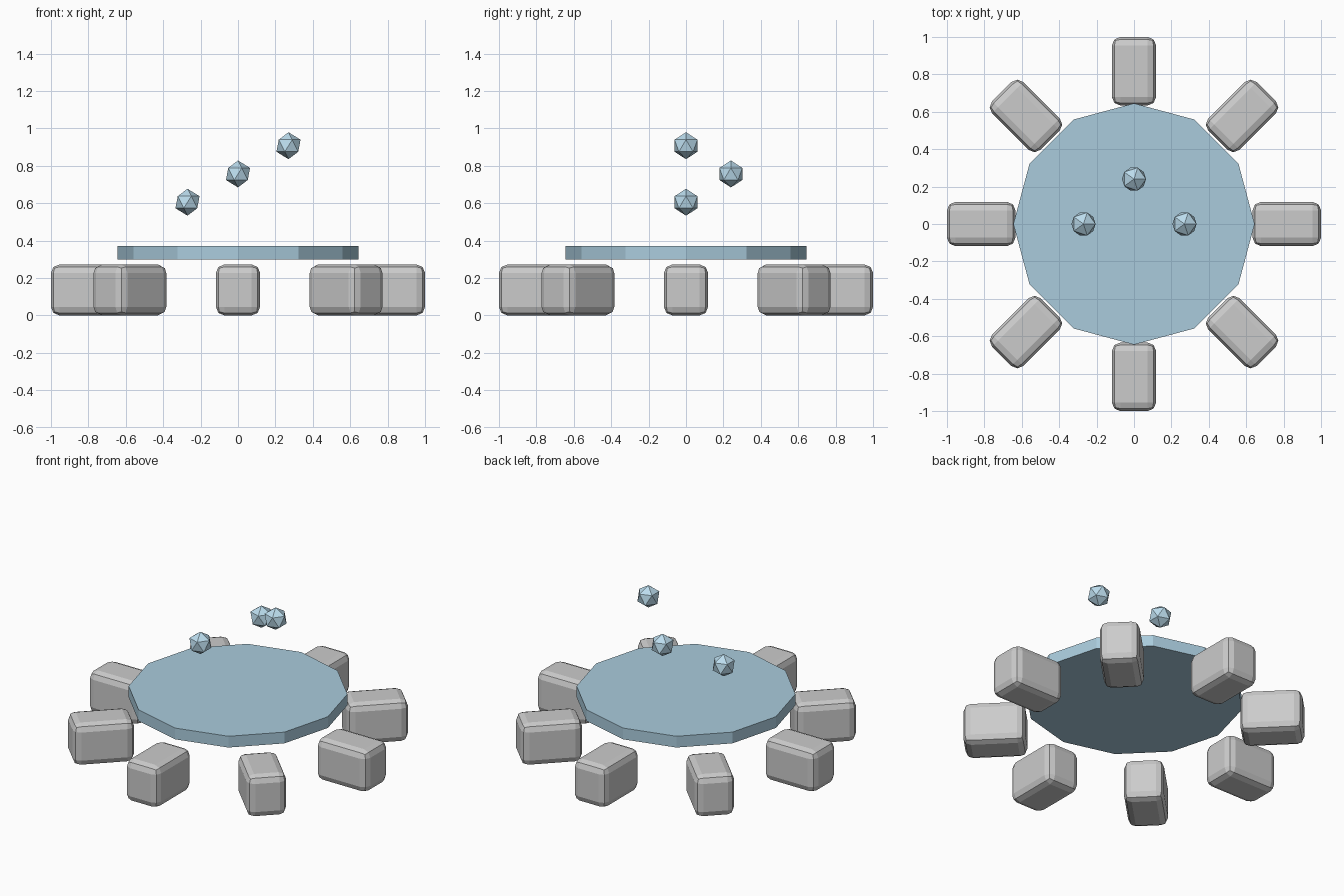
import bpy
from math import cos, sin, pi

if "Cube" in bpy.data.objects:
    bpy.data.objects.remove(bpy.data.objects["Cube"])

def colour(obj, name, rgb):
    mat = bpy.data.materials.get(name) or bpy.data.materials.new(name)
    mat.diffuse_color = (*rgb, 1)
    mat.use_nodes = True
    mat.node_tree.nodes["Principled BSDF"].inputs["Base Color"].default_value = mat.diffuse_color
    obj.data.materials.append(mat)

# Ring of eight rounded stones
STONES = 8
for i in range(STONES):
    a = 2 * pi * i / STONES
    bpy.ops.mesh.primitive_cube_add(
        size=1, location=(0.817 * cos(a), 0.817 * sin(a), 0.136), rotation=(0, 0, a))
    stone = bpy.context.object
    stone.name = f"stone_{i + 1}"
    stone.scale = (0.366, 0.236, 0.272)
    bpy.ops.object.transform_apply(location=False, rotation=False, scale=True)
    bevel = stone.modifiers.new("rounded_edges", 'BEVEL')
    bevel.width = 0.045
    bevel.segments = 2

# Twelve-sided water disc
bpy.ops.mesh.primitive_cylinder_add(vertices=12, radius=0.645, depth=0.073, location=(0, 0, 0.335))
disc = bpy.context.object
disc.name = "water_disc"
colour(disc, "water", (0.40, 0.60, 0.72))

# Three rising droplets
for i, loc in enumerate([(-0.27, 0, 0.605), (0, 0.24, 0.756), (0.27, 0, 0.907)]):
    bpy.ops.mesh.primitive_ico_sphere_add(subdivisions=1, radius=0.072, location=loc)
    drop = bpy.context.object
    drop.name = f"droplet_{i + 1}"
    colour(drop, "droplet_water", (0.50, 0.72, 0.85))
